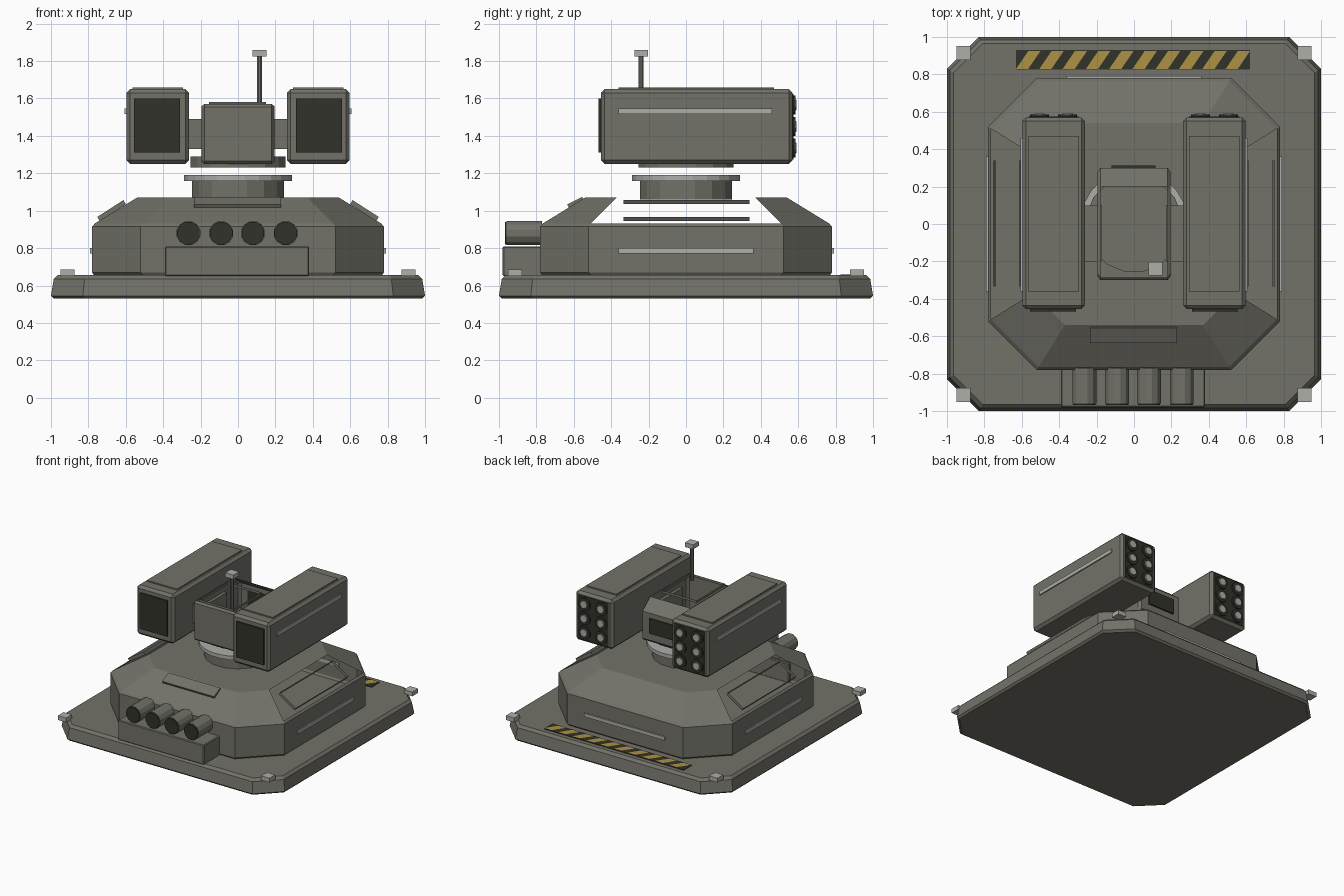
import bpy, bmesh, math
from mathutils import Vector, Matrix

if "Cube" in bpy.data.objects:
    bpy.data.objects.remove(bpy.data.objects["Cube"])


def material(name, rgb):
    m = bpy.data.materials.new(name)
    m.diffuse_color = (*rgb, 1)
    m.use_nodes = True
    m.node_tree.nodes["Principled BSDF"].inputs["Base Color"].default_value = m.diffuse_color
    return m


GREY = material("olive grey armour", (0.17, 0.166, 0.14))
DARK = material("dark panel", (0.032, 0.032, 0.024))
LIGHT = material("light metal", (0.42, 0.42, 0.40))
YELLOW = material("hazard yellow", (0.42, 0.29, 0.06))


def finish(name, bm, *mats):
    me = bpy.data.meshes.new(name)
    bm.to_mesh(me)
    bm.free()
    for m in mats:
        me.materials.append(m)
    ob = bpy.data.objects.new(name, me)
    bpy.context.collection.objects.link(ob)
    return ob


def box(name, x, y, z, mat, bevel=0.0):
    """Box from (min, max) ranges, with an optional chamfer."""
    bm = bmesh.new()
    size = [b - a for a, b in (x, y, z)]
    mid = [(a + b) / 2 for a, b in (x, y, z)]
    bmesh.ops.create_cube(bm, size=1, matrix=Matrix.Translation(mid) @ Matrix.Diagonal((*size, 1)))
    if bevel:
        bmesh.ops.bevel(bm, geom=bm.edges[:], offset=bevel, segments=1, affect='EDGES')
    return finish(name, bm, mat)


def cylinder(name, centre, r, depth, mat, sides=16, axis='Z', r2=None):
    bm = bmesh.new()
    rot = Matrix.Rotation(math.radians(-90), 4, 'X') if axis == 'Y' else Matrix()
    bmesh.ops.create_cone(bm, cap_ends=True, segments=sides, radius1=r, radius2=r if r2 is None else r2,
                          depth=depth, matrix=Matrix.Translation(centre) @ rot @
                          Matrix.Rotation(math.pi / sides, 4, 'Z'))
    return finish(name, bm, mat)


def loft(name, rings, mat, bottom=True, skip=None):
    """Stack of chamfered squares (half size, straight half length, z)."""
    bm = bmesh.new()
    rows = []
    for h, k, z in rings:
        pts = [(k, -h), (h, -k), (h, k), (k, h), (-k, h), (-h, k), (-h, -k), (-k, -h)]
        rows.append([bm.verts.new((x, y, z)) for x, y in pts])
    for a, b in zip(rows, rows[1:]):
        for i in range(8):
            j = (i + 1) % 8
            bm.faces.new((a[i], a[j], b[j], b[i]))
    bm.faces.new(rows[-1])
    if bottom:
        bm.faces.new(rows[0][::-1])
    if skip:
        bm.normal_update()
        bmesh.ops.delete(bm, geom=[f for f in bm.faces if skip(f)], context='FACES')
    return finish(name, bm, mat)


def frame(name, corners, offset, mat):
    """Open rim: walls around four corners, raised by an offset."""
    bm = bmesh.new()
    lo = [bm.verts.new(c) for c in corners]
    hi = [bm.verts.new(Vector(c) + Vector(offset)) for c in corners]
    for i in range(4):
        j = (i + 1) % 4
        bm.faces.new((lo[i], lo[j], hi[j], hi[i]))
    return finish(name, bm, mat)


# Base plate and corner lamps
loft("base_plate", [(0.985, 0.82, 0.53), (1.0, 0.83, 0.545), (0.985, 0.82, 0.635), (0.965, 0.81, 0.655)], GREY)
for sx in (-1, 1):
    for sy in (-1, 1):
        cx, cy = sx * 0.912, sy * 0.915
        box("corner_lamp", (cx - 0.037, cx + 0.037), (cy - 0.037, cy + 0.037), (0.65, 0.685), LIGHT)

# Hazard strip at the rear
box("hazard_plate", (-0.63, 0.62), (0.825, 0.93), (0.653, 0.66), DARK)
bm = bmesh.new()
for i in range(10):
    x = -0.565 + i * 0.1245
    bm.faces.new([bm.verts.new((x + dx, y, 0.663)) for dx, y in
                  ((-0.065, 0.83), (0.0, 0.83), (0.065, 0.925), (0.0, 0.925))])
finish("hazard_stripes", bm, YELLOW)

# Armoured body: the left and right slopes are open
loft("body", [(0.77, 0.51, 0.655), (0.78, 0.52, 0.67), (0.78, 0.52, 0.915), (0.765, 0.51, 0.932),
              (0.54, 0.37, 1.07)], GREY, bottom=False,
     skip=lambda f: abs(f.normal.x) > 0.3 and abs(f.normal.y) < 0.01
     and f.calc_center_median().z > 0.95)
for s in (-1, 1):
    frame("side_hatch_frame", [(s * 0.74, -0.335, 0.945), (s * 0.74, 0.34, 0.945),
                               (s * 0.60, 0.34, 1.035), (s * 0.60, -0.335, 1.035)],
          (s * 0.012, 0, 0.022), GREY)
    box("side_strip", sorted((s * 0.775, s * 0.79)), (-0.36, 0.36), (0.772, 0.8), LIGHT)
box("rear_strip", (-0.36, 0.36), (0.775, 0.79), (0.772, 0.8), LIGHT)

# Front hatch plate on the slope
hatch = box("front_hatch", (-0.235, 0.23), (-0.045, 0.045), (-0.012, 0.012), GREY)
hatch.location = (0, -0.59, 1.043)
hatch.rotation_euler.x = math.radians(27)

# Exhaust block and four pipes
box("exhaust_block", (-0.39, 0.38), (-0.98, -0.76), (0.65, 0.81), GREY, 0.006)
for x in (-0.265, -0.09, 0.08, 0.255):
    cylinder("exhaust_pipe", (x, -0.865, 0.88), 0.066, 0.19, GREY, 12, 'Y')
    cylinder("exhaust_mouth", (x, -0.963, 0.88), 0.062, 0.012, DARK, 12, 'Y')

# Neck, light ring and turntable
cylinder("neck", (0, 0, 1.115), 0.25, 0.11, GREY, 16)
cylinder("neck_ring", (0, 0, 1.175), 0.29, 0.03, LIGHT, 24)
cylinder("turntable", (0, 0, 1.26), 0.26, 0.06, GREY, 16)

# Turret head: side profile with a sloped rear and an open top
bm = bmesh.new()
profile = [(-0.30, 1.265), (-0.285, 1.25), (0.28, 1.25), (0.30, 1.27), (0.30, 1.49),
           (0.20, 1.57), (-0.285, 1.57), (-0.30, 1.555)]
rows = []
for x, inset in ((-0.195, 0.93), (-0.18, 1), (0.18, 1), (0.195, 0.93)):
    rows.append([bm.verts.new((x, y * inset, 1.41 + (z - 1.41) * inset)) for y, z in profile])
for n, (a, b) in enumerate(zip(rows, rows[1:])):
    for i in range(8):
        if not (n == 1 and i == 5):
            bm.faces.new((a[i], b[i], b[(i + 1) % 8], a[(i + 1) % 8]))
bm.faces.new(rows[0])
bm.faces.new(rows[-1][::-1])
bmesh.ops.recalc_face_normals(bm, faces=bm.faces[:])
finish("turret_head", bm, GREY)
frame("turret_hatch_frame", [(-0.155, -0.275, 1.562), (0.15, -0.275, 1.562),
                             (0.15, 0.085, 1.562), (-0.155, 0.085, 1.562)], (0, 0, 0.02), GREY)
box("turret_rear_sensor", (-0.12, 0.115), (0.295, 0.312), (1.33, 1.45), DARK)

# Antenna
cylinder("antenna_rod", (0.115, -0.24, 1.69), 0.014, 0.28, GREY, 8)
box("antenna_tip", (0.078, 0.152), (-0.275, -0.203), (1.825, 1.86), LIGHT)

# Launcher pods with arms, panels and tubes
for s in (-1, 1):
    cx = s * 0.43

    def span(a, b):
        return sorted((s * a, s * b))

    box("pod_arm", span(0.17, 0.28), (-0.20, 0.10), (1.33, 1.49), GREY)
    box("launcher_pod", span(0.262, 0.597), (-0.455, 0.57), (1.25, 1.65), GREY, 0.02)
    box("pod_top_panel", span(0.295, 0.565), (-0.36, 0.47), (1.645, 1.66), GREY)
    box("pod_front_panel", span(0.31, 0.555), (-0.467, -0.45), (1.31, 1.60), DARK)
    box("pod_rear_panel", span(0.295, 0.565), (0.565, 0.574), (1.275, 1.625), DARK)
    box("pod_strip", span(0.59, 0.606), (-0.36, 0.46), (1.517, 1.546), LIGHT)
    for dx in (-0.075, 0.075):
        for z in (1.335, 1.45, 1.565):
            cylinder("launch_tube", (cx + dx, 0.575, z), 0.052, 0.02, DARK, 12, 'Y')
            cylinder("missile_tip", (cx + dx, 0.58, z), 0.036, 0.022, LIGHT, 12, 'Y', 0.028)
